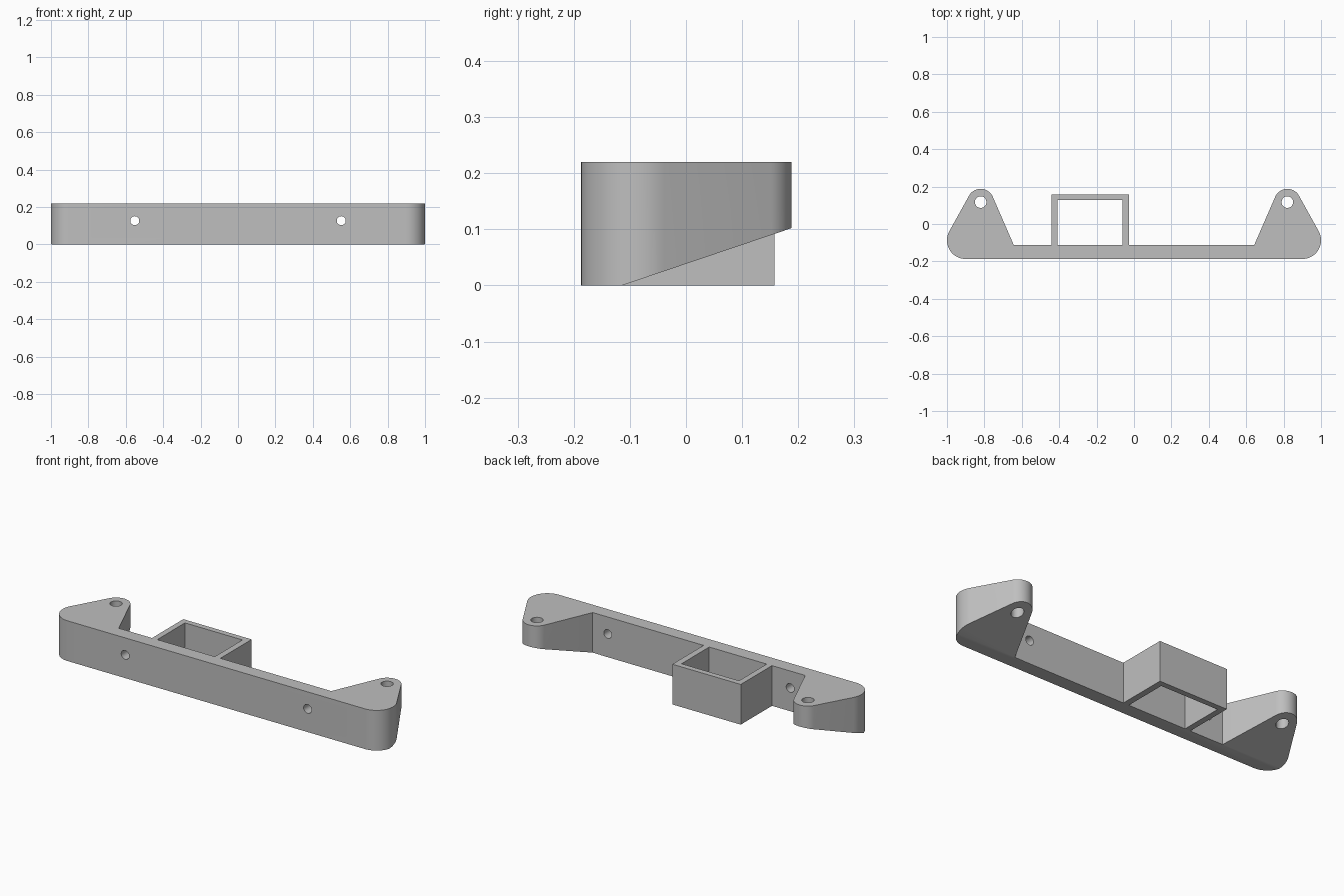
import bpy, bmesh, math
from mathutils import Matrix, Vector

cube = bpy.data.objects.get("Cube")
if cube:
    bpy.data.objects.remove(cube, do_unlink=True)

HEIGHT, FRONT, BACK = 0.22, -0.187, -0.112
EAR_HOLE = (0.82, 0.117)

grey = bpy.data.materials.new("plain grey")
grey.use_nodes = True
colour = (0.52, 0.52, 0.52, 1)
grey.diffuse_color = colour
grey.node_tree.nodes["Principled BSDF"].inputs["Base Color"].default_value = colour


def add_object(name, bm):
    bmesh.ops.recalc_face_normals(bm, faces=bm.faces)
    mesh = bpy.data.meshes.new(name)
    bm.to_mesh(mesh)
    bm.free()
    mesh.materials.append(grey)
    obj = bpy.data.objects.new(name, mesh)
    bpy.context.collection.objects.link(obj)
    return obj


def prism(name, points, offset):
    """Extrude a closed 3D outline along an offset."""
    bm = bmesh.new()
    face = bm.faces.new([bm.verts.new(p) for p in points])
    top = bmesh.ops.extrude_face_region(bm, geom=[face])["geom"]
    verts = [v for v in top if isinstance(v, bmesh.types.BMVert)]
    bmesh.ops.translate(bm, verts=verts, vec=Vector(offset))
    return add_object(name, bm)


def drill(name, location, radius, tilt=0):
    bm = bmesh.new()
    bmesh.ops.create_cone(bm, cap_ends=True, segments=40, radius1=radius, radius2=radius, depth=0.6,
                          matrix=Matrix.Translation(location) @ Matrix.Rotation(tilt, 4, "X"))
    return add_object(name, bm)


def arc(cx, cy, radius, start, end, steps=20):
    angles = [math.radians(start + (end - start) * i / steps) for i in range(steps + 1)]
    return [(cx + radius * math.cos(a), cy + radius * math.sin(a)) for a in angles]


# Rounded ear: large outer corner, small tip, straight inner flank
right_side = arc(0.9, -0.087, 0.1, -90, 29.3) + arc(*EAR_HOLE, 0.071, 29.3, 156) + [(0.643, BACK)]
left_side = [(-x, y) for x, y in reversed(right_side)]
box_outer = [(-0.028, BACK), (-0.028, 0.158), (-0.442, 0.158), (-0.442, BACK)]
outline = right_side + box_outer + left_side
bracket = prism("mounting_bracket", [(x, y, 0) for x, y in outline], (0, 0, HEIGHT))

# Open window of the square box
window = [(-0.41, BACK), (-0.062, BACK), (-0.062, 0.127), (-0.41, 0.127)]
cutters = [prism("box_window_cutter", [(x, y, -0.1) for x, y in window], (0, 0, 0.5))]

# Sloping undersides, vertical ear holes and horizontal bar holes
slope = [(-0.114, -0.1), (0.3, -0.1), (0.3, 0.14), (-0.114, 0)]
for side in (-1, 1):
    cutters.append(prism("slope_cutter", [(side * 0.6, y, z) for y, z in slope], (side * 0.5, 0, 0)))
    cutters.append(drill("ear_hole_cutter", (side * EAR_HOLE[0], EAR_HOLE[1], 0.1), 0.031))
    cutters.append(drill("bar_hole_cutter", (side * 0.552, FRONT, 0.127), 0.024, math.pi / 2))

bpy.ops.object.select_all(action="DESELECT")
bpy.context.view_layer.objects.active = bracket
bracket.select_set(True)
for cutter in cutters:
    cut = bracket.modifiers.new("cut", "BOOLEAN")
    cut.operation, cut.solver, cut.object = "DIFFERENCE", "EXACT", cutter
    bpy.ops.object.modifier_apply(modifier=cut.name)
    bpy.data.objects.remove(cutter, do_unlink=True)

bpy.ops.object.shade_smooth_by_angle(angle=math.radians(30))
